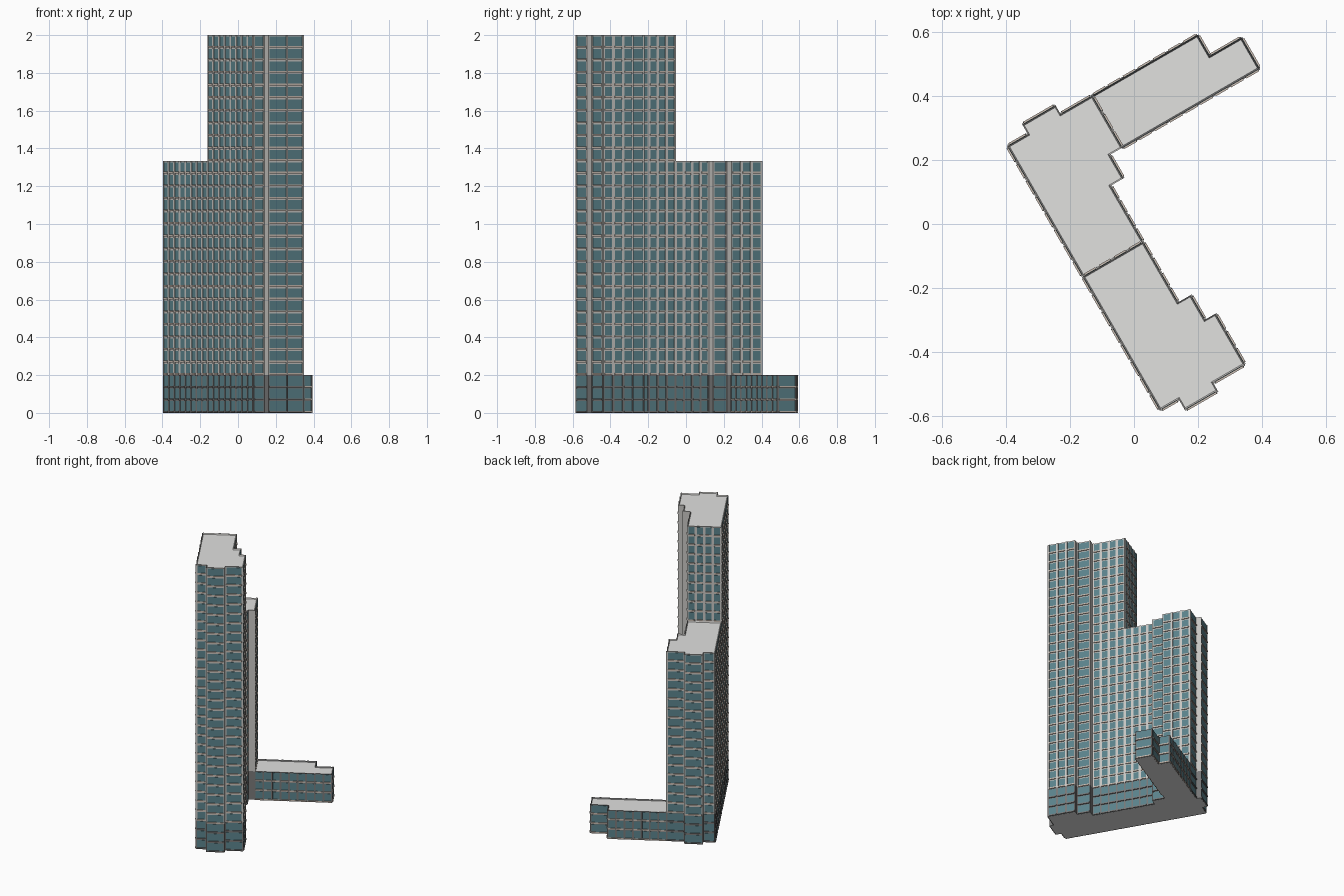
import bpy, bmesh, math
from mathutils import Vector

if "Cube" in bpy.data.objects:
    bpy.data.objects.remove(bpy.data.objects["Cube"])

FLOOR = 2 / 30          # storey height
BASE = 3                # storeys in the dark base
C, S = math.cos(math.radians(30)), 0.5


def material(name, rgb):
    m = bpy.data.materials.new(name)
    m.diffuse_color = (*rgb, 1)
    m.use_nodes = True
    m.node_tree.nodes["Principled BSDF"].inputs["Base Color"].default_value = m.diffuse_color
    return m


GLASS = material("teal glass", (0.105, 0.225, 0.26))
WALL = material("light grey wall", (0.58, 0.57, 0.55))
DARK = material("dark grey base wall", (0.19, 0.19, 0.19))
SILL = material("beige sill", (0.58, 0.50, 0.44))
ROOF = material("pale grey roof", (0.75, 0.75, 0.74))


def finish(bm, name, *mats):
    bmesh.ops.recalc_face_normals(bm, faces=bm.faces)
    me = bpy.data.meshes.new(name)
    bm.to_mesh(me)
    bm.free()
    for m in mats:
        me.materials.append(m)
    ob = bpy.data.objects.new(name, me)
    bpy.context.collection.objects.link(ob)


def world(u, v):
    """Plan grid of the building, turned 30 degrees."""
    return Vector((C * u + S * v, S * u - C * v, 0))


def prism(name, pts, z0, z1, mat, parapet):
    bm = bmesh.new()
    face = bm.faces.new([bm.verts.new((p.x, p.y, z0)) for p in pts])
    ext = bmesh.ops.extrude_face_region(bm, geom=[face])["geom"]
    verts = [g for g in ext if isinstance(g, bmesh.types.BMVert)]
    top = [g for g in ext if isinstance(g, bmesh.types.BMFace)][0]
    bmesh.ops.translate(bm, verts=verts, vec=(0, 0, z1 - z0))
    bm.faces.ensure_lookup_table()
    bmesh.ops.recalc_face_normals(bm, faces=bm.faces)
    for f in bm.faces:  # pale underside
        if f.normal.z < -0.5:
            f.material_index = 1
    if parapet:         # sunken roof behind a thin rim
        bmesh.ops.inset_region(bm, faces=[top], thickness=0.006)
        bmesh.ops.translate(bm, verts=top.verts, vec=(0, 0, -0.008))
        top.material_index = 1
    finish(bm, name, mat, ROOF)


def box(bm, p, d, n, s, z, o):
    """Box on a facade: s along the wall, z up, o outwards."""
    vs = [bm.verts.new(p + d * a + n * b + Vector((0, 0, c)))
          for c in z for a, b in ((s[0], o[0]), (s[1], o[0]), (s[1], o[1]), (s[0], o[1]))]
    for f in ((0, 1, 2, 3), (4, 5, 6, 7), (0, 1, 5, 4), (1, 2, 6, 5), (2, 3, 7, 6), (3, 0, 4, 7)):
        bm.faces.new([vs[i] for i in f])


def block(name, plan, floors, party):
    """party: {edge index: first exposed storey} where blocks touch."""
    pts = [world(*p) for p in plan]
    count = len(pts)
    area = sum(pts[i].cross(pts[(i + 1) % count]).z for i in range(count))
    side = 1 if area > 0 else -1
    split, top = BASE * FLOOR, floors * FLOOR
    ccw = pts if side > 0 else pts[::-1]
    prism(name + "_base", ccw, 0, split, DARK, floors == BASE)
    if floors > BASE:
        prism(name + "_upper_walls", ccw, split, top, WALL, True)

    glass, frames, dark, sills = (bmesh.new() for _ in range(4))
    for i, p in enumerate(pts):
        first = party.get(i, 0)
        if first >= floors:
            continue
        run = pts[(i + 1) % count] - p
        length = run.length
        if length < 0.06:           # short returns stay plain
            continue
        d = run.normalized()
        n = Vector((d.y, -d.x, 0)) * side
        bays = 1 if length < 0.125 else round(length / 0.057)
        w = length / bays
        # vertical posts between the bays, wider above the base
        for k in range(bays + 1):
            for bm, half, z0, z1 in ((dark, 0.006, first * FLOOR, split),
                                     (frames, 0.008, max(first * FLOOR, split), top)):
                if z1 - z0 > 0.01:
                    s = (max(0, k * w - half), min(length, k * w + half))
                    box(bm, p, d, n, s, (z0, z1), (0, 0.004))
        # one window and one projecting sill per bay and storey
        for f in range(first, floors):
            z = f * FLOOR
            low = f < BASE
            half, head = (0.006, 0.005) if low else (0.008, 0.007)
            for k in range(bays):
                a, b = k * w + half, (k + 1) * w - half
                box(glass, p, d, n, (a, b), (z + 0.010, z + FLOOR - head), (0, 0.0015))
                box(dark if low and floors > BASE else sills, p, d, n,
                    (a - 0.001, b + 0.001), (z + 0.001, z + 0.010), (0, 0.007))
    finish(glass, name + "_windows", GLASS)
    finish(dark, name + "_base_frames", DARK)
    finish(sills, name + "_sills", SILL)
    if floors > BASE:
        finish(frames, name + "_posts", WALL)
    else:
        frames.free()


# low wing at the back right
block("low_wing", [(.087, -.412), (.467, -.412), (.467, -.336), (.582, -.336),
                   (.582, -.225), (.087, -.225)], 3, {5: 3})

# middle tower
block("middle_tower", [(.087, -.412), (-.027, -.412), (-.027, -.443), (-.147, -.443),
                       (-.147, -.408), (-.22, -.408), (-.22, .063), (-.004, .063),
                       (-.004, -.140), (.042, -.140), (.042, -.225), (.087, -.225)],
      20, {6: 20, 11: 3})

# tall tower at the front
block("tall_tower", [(-.22, .063), (-.22, .544), (-.153, .544), (-.153, .582),
                     (-.034, .582), (-.034, .553), (.080, .553), (.080, .370),
                     (.042, .370), (.042, .281), (-.004, .281), (-.004, .063)],
      30, {11: 20})
